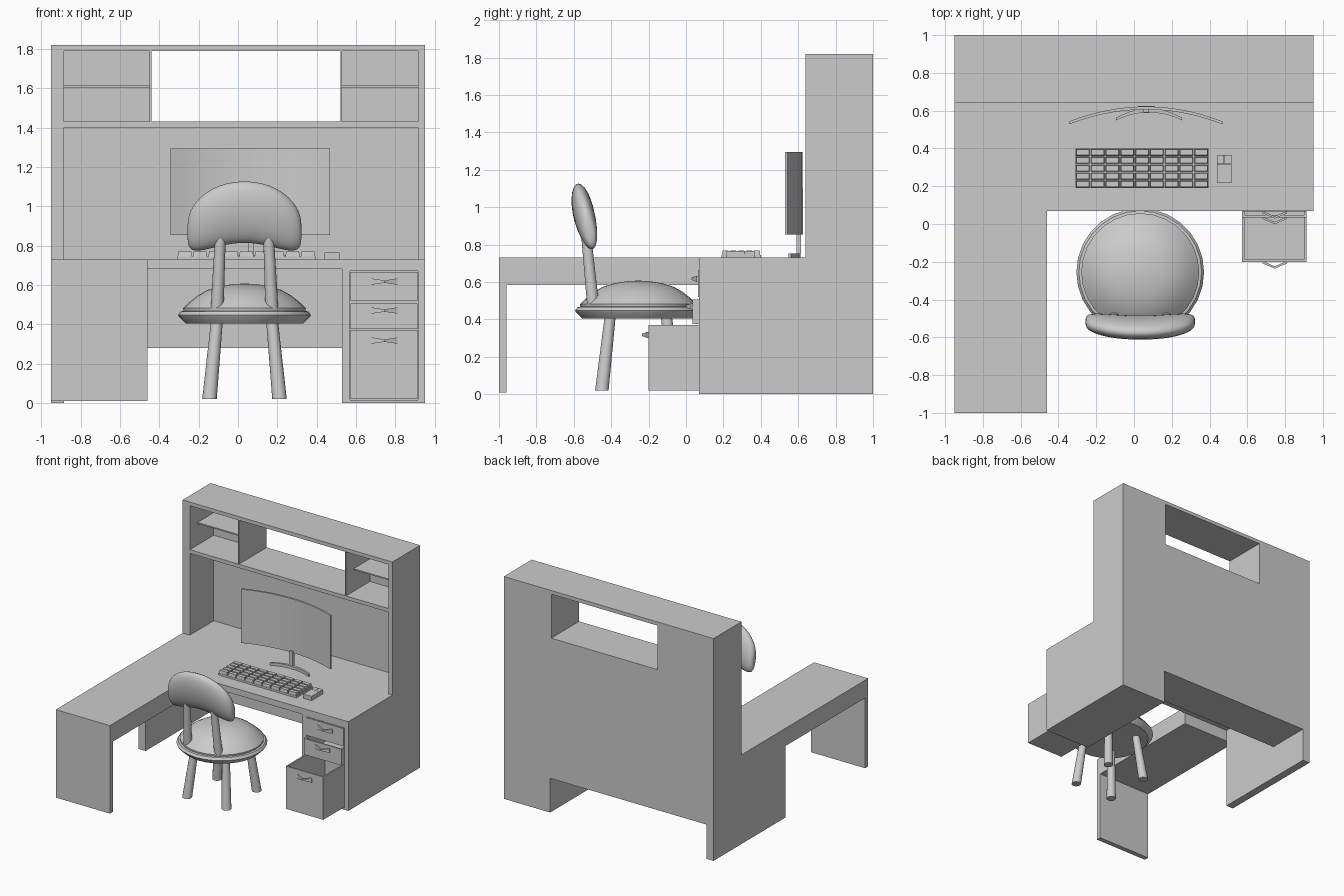
import bpy, bmesh
from math import sin, cos, pi
from mathutils import Vector

if "Cube" in bpy.data.objects:
    bpy.data.objects.remove(bpy.data.objects["Cube"])


def finish(name, bm, smooth=None):
    bmesh.ops.recalc_face_normals(bm, faces=bm.faces)
    me = bpy.data.meshes.new(name)
    bm.to_mesh(me)
    bm.free()
    ob = bpy.data.objects.new(name, me)
    bpy.context.collection.objects.link(ob)
    if smooth:
        bpy.ops.object.select_all(action='DESELECT')
        ob.select_set(True)
        bpy.context.view_layer.objects.active = ob
        bpy.ops.object.shade_smooth_by_angle(angle=smooth)
    return ob


def add_loft(bm, rings):
    """Skin a list of closed rings and cap both ends."""
    vs = [[bm.verts.new(p) for p in r] for r in rings]
    n = len(vs[0])
    for a, b in zip(vs, vs[1:]):
        for i in range(n):
            j = (i + 1) % n
            bm.faces.new((a[i], a[j], b[j], b[i]))
    bm.faces.new(vs[0][::-1])
    bm.faces.new(vs[-1])


def loft(name, rings, smooth=None):
    bm = bmesh.new()
    add_loft(bm, rings)
    return finish(name, bm, smooth)


def rect(x0, x1, y0, y1, z):
    return [(x0, y0, z), (x1, y0, z), (x1, y1, z), (x0, y1, z)]


def boxes(name, *dims):
    """One object from boxes given as x0, x1, y0, y1, z0, z1."""
    bm = bmesh.new()
    for x0, x1, y0, y1, z0, z1 in dims:
        add_loft(bm, [rect(x0, x1, y0, y1, z0), rect(x0, x1, y0, y1, z1)])
    return finish(name, bm)


def circle(c, r, n):
    return [(c[0] + r * cos(2 * pi * i / n), c[1] + r * sin(2 * pi * i / n), c[2]) for i in range(n)]


def arc_prism(name, cx, half, y_mid, sag, t_mid, t_end, z0, z1, n=14):
    """Bowed strip in plan, extruded upwards."""
    front, back = [], []
    for i in range(n + 1):
        u = 2 * i / n - 1
        y = y_mid - sag * u * u
        t = t_mid + (t_end - t_mid) * abs(u)
        front.append((cx + half * u, y - t))
        back.append((cx + half * u, y))
    outline = front + back[::-1]
    return loft(name, [[(x, y, z) for x, y in outline] for z in (z0, z1)], 0.5)


# Desk
boxes("desk_top", (-.95, .95, .07, 1, .68, .73))
boxes("return_top", (-.95, -.46, -1, .07, .585, .73))
boxes("return_end_panel", (-.95, -.46, -1, -.96, .01, .585))
boxes("left_side_panel", (-.95, -.885, .07, 1, 0, .68))
boxes("rear_modesty_block", (-.885, .53, .64, 1, .28, .68))
boxes("drawer_pedestal",
      (.53, .57, .07, .66, 0, .68), (.915, .95, .07, .66, 0, .68),
      (.57, .915, .07, .66, 0, .015), (.57, .915, .07, .66, .67, .68),
      (.53, .95, .66, 1, 0, .68))

# Hutch frame
boxes("hutch_frame",
      (-.95, -.885, .64, 1, .73, 1.82), (.915, .95, .64, 1, .73, 1.82),
      (-.885, .915, .64, 1, 1.79, 1.82), (-.885, .915, .64, 1, 1.40, 1.43))
boxes("hutch_back",
      (-.885, .915, .95, 1, .73, 1.40),
      (-.885, -.45, .95, 1, 1.43, 1.79), (.53, .915, .95, 1, 1.43, 1.79))
boxes("hutch_dividers", (-.45, -.44, .64, 1, 1.43, 1.79), (.52, .53, .64, 1, 1.43, 1.79))
boxes("small_shelves", (-.885, -.45, .74, .95, 1.605, 1.615), (.53, .915, .74, .95, 1.605, 1.615))

# Drawers with bow-shaped handles
W = .012
for name, yf, z0, z1, zh in (("top", .065, .52, .665, .617),
                             ("middle", .035, .375, .507, .47),
                             ("bottom", -.20, .02, .37, .317)):
    x0, x1, yb = .573, .912, yf + .5
    boxes(name + "_drawer",
          (x0, x1, yf, yf + W, z0, z1), (x0, x1, yb - W, yb, z0, z1),
          (x0, x0 + W, yf + W, yb - W, z0, z1), (x1 - W, x1, yf + W, yb - W, z0, z1),
          (x0 + W, x1 - W, yf + W, yb - W, z0, z0 + W))
    rings = []
    for dx, dy, h in ((-.065, 0, .016), (0, -.028, .006), (.065, 0, .016)):
        x, y = .745 + dx, yf + dy
        rings.append([(x, y - .008, zh - h), (x, y + .004, zh - h),
                      (x, y + .004, zh + h), (x, y - .008, zh + h)])
    loft(name + "_drawer_handle", rings)

# Curved monitor and stand
arc_prism("monitor_screen", .063, .405, .622, .078, .016, .016, .855, 1.295)
arc_prism("monitor_foot", .08, .175, .612, .05, .024, .014, .73, .752)
boxes("monitor_post", (.05, .08, .59, .615, .752, .87))
boxes("monitor_mount", (.02, .11, .612, .626, .855, 1.10))

# Keyboard
boxes("keyboard_base", (-.31, .395, .19, .40, .73, .745))
bm = bmesh.new()
px, py = .705 / 9, .21 / 5
for i in range(9):
    for j in range(5):
        cx, cy = -.31 + (i + .5) * px, .19 + (j + .5) * py
        add_loft(bm, [rect(cx - px / 2 + g, cx + px / 2 - g, cy - py / 2 + g, cy + py / 2 - g, z)
                      for g, z in ((.003, .745), (.006, .769))])
finish("keyboard_keys", bm)

# Mouse
boxes("mouse_body", (.44, .515, .217, .365, .73, .75), (.44, .515, .217, .316, .75, .765))
boxes("mouse_buttons", (.44, .476, .318, .365, .75, .765), (.479, .515, .318, .365, .75, .765))

# Chair seat: turned profile of radius and height
CX, CY = .033, -.255
profile = ((.30, .405), (.333, .438), (.338, .447), (.325, .465), (.31, .468), (.312, .482),
           (.28, .513), (.24, .545), (.19, .574), (.13, .593), (.06, .604), (.01, .607))
loft("chair_seat", [circle((CX, CY, z), r, 28) for r, z in profile], 0.6)

# Chair legs and back posts
for sx, side in ((-1, "left"), (1, "right")):
    for sy, end in ((-1, "rear"), (1, "front")):
        loft(f"chair_{end}_{side}_leg",
             [circle((CX + sx * .178, CY + sy * .195, .02), .037, 14),
              circle((CX + sx * .14, CY + sy * .15, .42), .030, 14)], 0.6)
    loft(f"chair_{side}_back_post",
         [circle((CX + sx * .139, -.497, .48), .033, 14),
          circle((CX + sx * .122, -.535, .86), .027, 14)], 0.6)

# Padded bean-shaped backrest, lofted from side to side
rings = []
for i in range(29):
    s = sin((i / 28 - .5) * pi * .995)
    k = (1 - abs(s) ** 3.5) ** (1 / 3.5)
    zc = .97 - .1 * s * s
    ring = []
    for j in range(24):
        a = 2 * pi * j / 24
        z = zc + .156 * k * sin(a)
        y = -.545 + .058 * k * cos(a) - .17 * (z - .95) + .015 * s * s
        ring.append((CX + .29 * s, y, z))
    rings.append(ring)
loft("chair_backrest", rings, 1.0)
